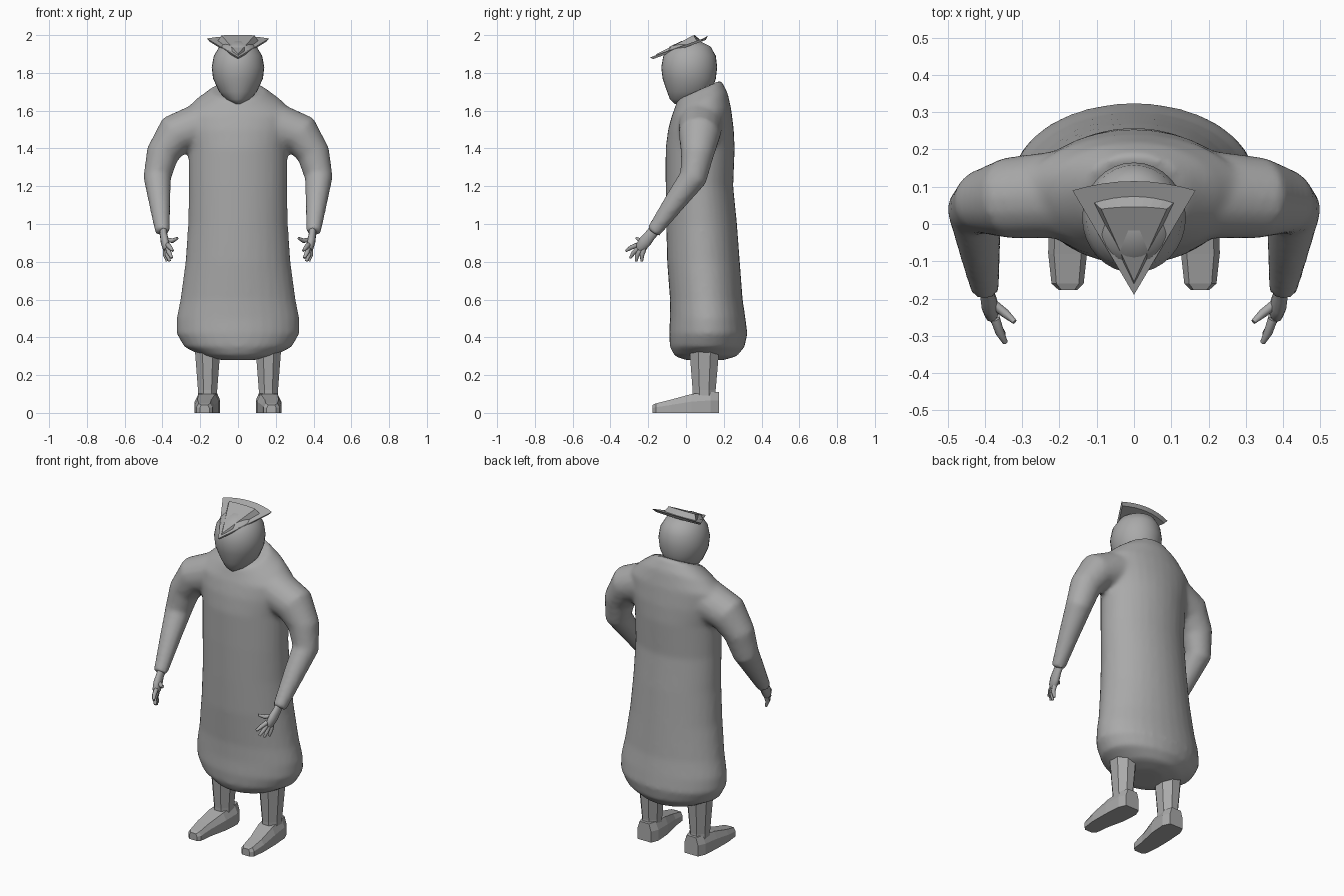
import bpy, bmesh, math
from mathutils import Vector

cube = bpy.data.objects.get("Cube")
if cube:
    bpy.data.objects.remove(cube)

grey = bpy.data.materials.new("plain_grey")
grey.use_nodes = True
colour = (0.4, 0.4, 0.4, 1)
grey.diffuse_color = colour
grey.node_tree.nodes["Principled BSDF"].inputs["Base Color"].default_value = colour


def loft(bm, rings):
    """Skin a list of closed rings and cap both ends."""
    rows = [[bm.verts.new(p) for p in ring] for ring in rings]
    n = len(rows[0])
    for a, b in zip(rows, rows[1:]):
        for i in range(n):
            j = (i + 1) % n
            bm.faces.new((a[i], a[j], b[j], b[i]))
    bm.faces.new(rows[0])
    bm.faces.new(rows[-1])


def oval(z, half, front, back, tilt=0, n=32, x=0):
    """Level or tilted oval between a front and a back y."""
    mid, deep = (front + back) / 2, (back - front) / 2
    ring = []
    for i in range(n):
        a = math.tau * (i + 0.5 * (n < 10)) / n
        dy = deep * math.sin(a)
        ring.append(Vector((x + half * math.cos(a), mid + dy, z + tilt * dy)))
    return ring


def tube(bm, path, side=1, n=16):
    """Round limb through (x, y, z, radius) points, mirrored by side."""
    pts = [Vector((p[0] * side, p[1], p[2])) for p in path]
    rings = []
    for k, p in enumerate(pts):
        t = (pts[min(k + 1, len(pts) - 1)] - pts[max(k - 1, 0)]).normalized()
        u = Vector((0, 1, 0))
        u = (u - t * u.dot(t)).normalized()
        v = t.cross(u)
        r = path[k][3]
        rings.append([p + r * (u * math.cos(a) + v * math.sin(a))
                      for a in (math.tau * i / n for i in range(n))])
    loft(bm, rings)


def finish(bm, name, smooth=None):
    bmesh.ops.recalc_face_normals(bm, faces=bm.faces)
    mesh = bpy.data.meshes.new(name)
    bm.to_mesh(mesh)
    bm.free()
    mesh.materials.append(grey)
    obj = bpy.data.objects.new(name, mesh)
    bpy.context.collection.objects.link(obj)
    if smooth:
        bpy.ops.object.select_all(action='DESELECT')
        obj.select_set(True)
        bpy.context.view_layer.objects.active = obj
        bpy.ops.object.shade_smooth_by_angle(angle=math.radians(smooth))
    return obj


# Robe body and sleeves, fused into one skin
bm = bmesh.new()
loft(bm, [oval(*r) for r in (
    (0.28, 0.09, 0.00, 0.20), (0.30, 0.19, -0.06, 0.27), (0.35, 0.285, -0.085, 0.31),
    (0.42, 0.325, -0.09, 0.325), (0.50, 0.325, -0.085, 0.315), (0.60, 0.305, -0.085, 0.30),
    (0.80, 0.278, -0.10, 0.285), (1.00, 0.264, -0.105, 0.27), (1.20, 0.26, -0.108, 0.25),
    (1.40, 0.262, -0.108, 0.258), (1.50, 0.285, -0.095, 0.253), (1.59, 0.295, -0.075, 0.24, 0.1),
    (1.655, 0.225, -0.06, 0.22, 0.3), (1.71, 0.14, -0.045, 0.185, 0.45))])
SLEEVE = ((0.18, 0.08, 1.53, 0.12), (0.335, 0.07, 1.472, 0.11), (0.40, 0.06, 1.37, 0.088),
          (0.428, 0.038, 1.245, 0.074), (0.415, -0.06, 1.115, 0.058), (0.40, -0.175, 0.955, 0.039))
for side in (1, -1):
    tube(bm, SLEEVE, side)
robe = finish(bm, "robe")
remesh = robe.modifiers.new("fuse", 'REMESH')
remesh.mode = 'VOXEL'
remesh.voxel_size = 0.014
remesh.use_smooth_shade = True
relax = robe.modifiers.new("relax", 'SMOOTH')
relax.factor, relax.iterations = 0.5, 6

# Head
bm = bmesh.new()
loft(bm, [oval(*r) for r in (
    (1.635, 0.015, -0.06, -0.01), (1.66, 0.065, -0.085, 0.09), (1.70, 0.10, -0.10, 0.135),
    (1.77, 0.132, -0.124, 0.158), (1.83, 0.139, -0.131, 0.165), (1.89, 0.128, -0.12, 0.158),
    (1.94, 0.098, -0.085, 0.13), (1.97, 0.045, -0.02, 0.07))])
finish(bm, "head", 60)

# Hat: fan-shaped sloping brim with a raised wedge on top


def fan(half, apex, corner, back, z_apex, z_corner, z_back):
    ring = [Vector((0, apex, z_apex))]
    for i in range(9):
        s = i / 4 - 1
        k = 1 - s * s
        ring.append(Vector((-half * s, corner + (back - corner) * k,
                            z_corner + (z_back - z_corner) * k)))
    return ring


bm = bmesh.new()
loft(bm, [fan(0.15, -0.175, 0.08, 0.105, 1.873, 1.965, 1.975),
          fan(0.165, -0.19, 0.09, 0.115, 1.882, 1.982, 1.996)])
finish(bm, "hat_brim")
bm = bmesh.new()
loft(bm, [fan(0.11, -0.17, 0.06, 0.075, 1.88, 1.965, 1.975),
          fan(0.088, -0.155, 0.04, 0.046, 1.9, 1.999, 2.0)])
finish(bm, "hat_crown")

for side, label in ((1, "left"), (-1, "right")):
    # Hand: palm, four spread fingers and a thumb
    bm = bmesh.new()
    tube(bm, ((0.40, -0.165, 0.97, 0.03), (0.397, -0.19, 0.94, 0.03),
              (0.388, -0.215, 0.91, 0.034), (0.378, -0.237, 0.88, 0.03),
              (0.374, -0.247, 0.865, 0.018)), side, 12)
    for v in bm.verts:
        v.co.x += (side * 0.387 - v.co.x) * 0.35
    for base, mid, tip in (((0.372, -0.255, 0.89), (0.36, -0.29, 0.876), (0.345, -0.318, 0.858)),
                           ((0.372, -0.25, 0.875), (0.365, -0.278, 0.848), (0.35, -0.295, 0.82)),
                           ((0.376, -0.238, 0.868), (0.374, -0.258, 0.835), (0.362, -0.264, 0.803)),
                           ((0.384, -0.222, 0.868), (0.385, -0.233, 0.835), (0.375, -0.234, 0.803)),
                           ((0.383, -0.21, 0.915), (0.345, -0.24, 0.912), (0.32, -0.262, 0.925))):
        tube(bm, (base + (0.013,), mid + (0.012,), tip + (0.007,)), side, 8)
    finish(bm, label + "_hand", 60)

    # Leg: eight-sided tapered shin
    bm = bmesh.new()
    loft(bm, [oval(z, half, front, back, 0, 8, side * 0.161) for z, half, front, back in
              ((0.07, 0.055, 0.03, 0.165), (0.12, 0.055, 0.03, 0.162), (0.42, 0.08, 0.005, 0.19))])
    finish(bm, label + "_leg")

    # Shoe: sections from toe to heel with a chamfered upper
    bm = bmesh.new()
    loft(bm, [[Vector((side * cx + w * x, y, top * z)) for x, z in
               ((-1, 0), (1, 0), (1, 0.6), (0.7, 1), (-0.7, 1), (-1, 0.6))]
              for y, cx, w, top in ((-0.177, 0.177, 0.025, 0.042), (-0.16, 0.178, 0.043, 0.05),
                                    (-0.08, 0.178, 0.052, 0.07), (0.03, 0.165, 0.064, 0.1),
                                    (0.13, 0.158, 0.064, 0.11), (0.175, 0.158, 0.045, 0.11))])
    finish(bm, label + "_shoe")
